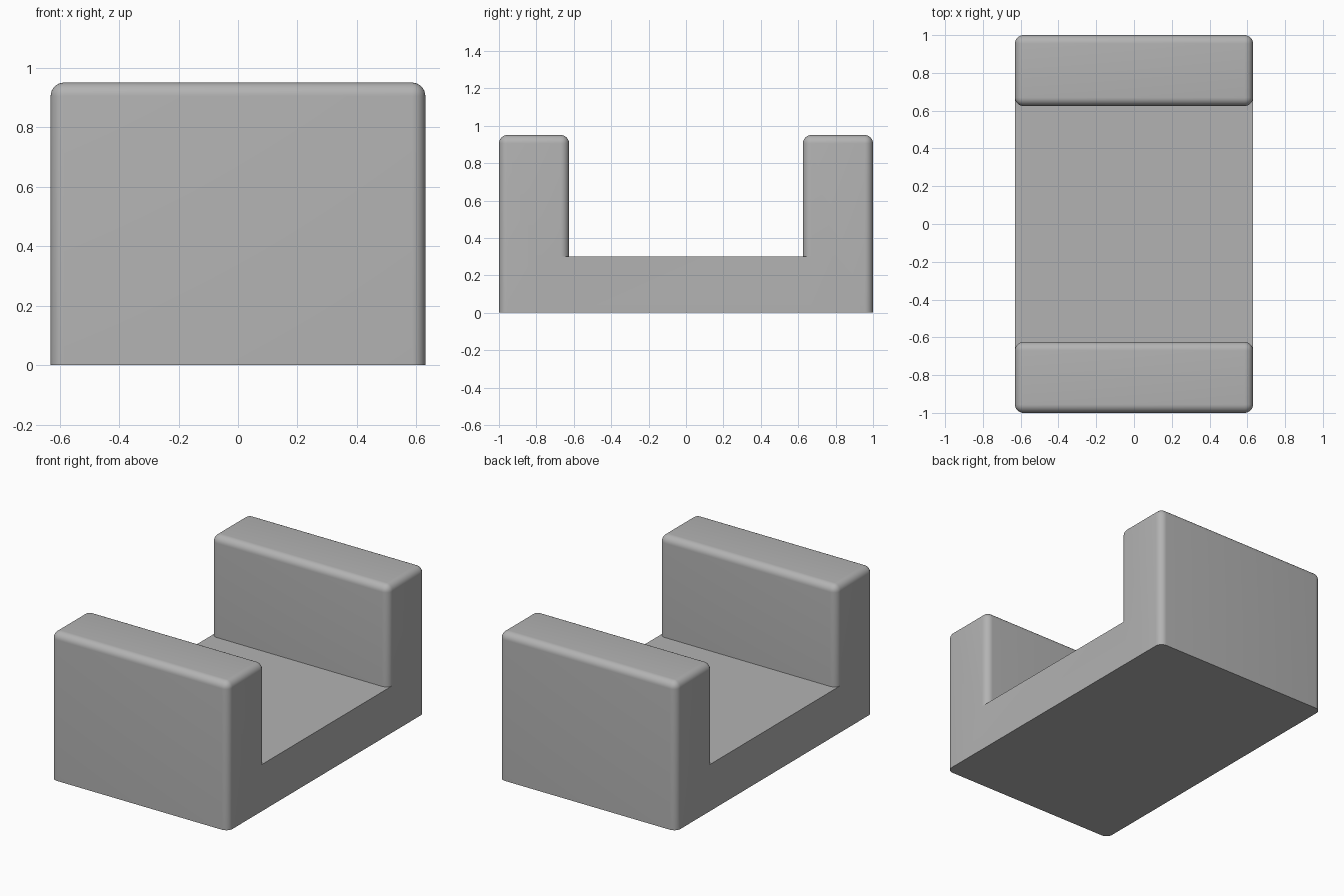
import bpy
import bmesh
from mathutils import Vector

cube = bpy.data.objects.get("Cube")
if cube:
    bpy.data.objects.remove(cube, do_unlink=True)

HALF_X, HALF_Y = 0.63, 1.0
WALL, HEIGHT, FLOOR = 0.375, 0.95, 0.30
RADIUS = 0.045

grey = bpy.data.materials.new("plain grey")
grey.use_nodes = True
colour = (0.45, 0.45, 0.45, 1)
grey.diffuse_color = colour
grey.node_tree.nodes["Principled BSDF"].inputs["Base Color"].default_value = colour


def block(name, low, high, radius=0):
    """Box between two corners; a radius rounds all edges but the bottom ones."""
    low, high = Vector(low), Vector(high)
    bm = bmesh.new()
    bmesh.ops.create_cube(bm, size=1)
    bmesh.ops.scale(bm, vec=high - low, verts=bm.verts)
    bmesh.ops.translate(bm, vec=(low + high) / 2, verts=bm.verts)
    if radius:
        edges = [e for e in bm.edges if max(v.co.z for v in e.verts) > low.z + 0.01]
        bmesh.ops.bevel(bm, geom=edges, offset=radius, segments=8,
                        profile=0.5, affect='EDGES', clamp_overlap=True)
    mesh = bpy.data.meshes.new(name)
    bm.to_mesh(mesh)
    bm.free()
    mesh.materials.append(grey)
    obj = bpy.data.objects.new(name, mesh)
    bpy.context.collection.objects.link(obj)
    return obj


# Floor slab, reaching into both end walls
channel = block("channel_block", (-HALF_X, -0.8, 0), (HALF_X, 0.8, FLOOR))

# Rounded end walls, joined to the slab
for name, y in (("front_wall", -HALF_Y), ("back_wall", HALF_Y - WALL)):
    wall = block(name, (-HALF_X, y, 0), (HALF_X, y + WALL, HEIGHT), RADIUS)
    union = channel.modifiers.new(name, 'BOOLEAN')
    union.operation = 'UNION'
    union.solver = 'EXACT'
    union.object = wall
    bpy.context.view_layer.objects.active = channel
    bpy.ops.object.modifier_apply(modifier=name)
    bpy.data.objects.remove(wall, do_unlink=True)

# Smooth rounded edges, keeping the bottom and the inner joints sharp
bpy.ops.object.select_all(action='DESELECT')
channel.select_set(True)
bpy.ops.object.shade_smooth_by_angle(angle=0.6)
